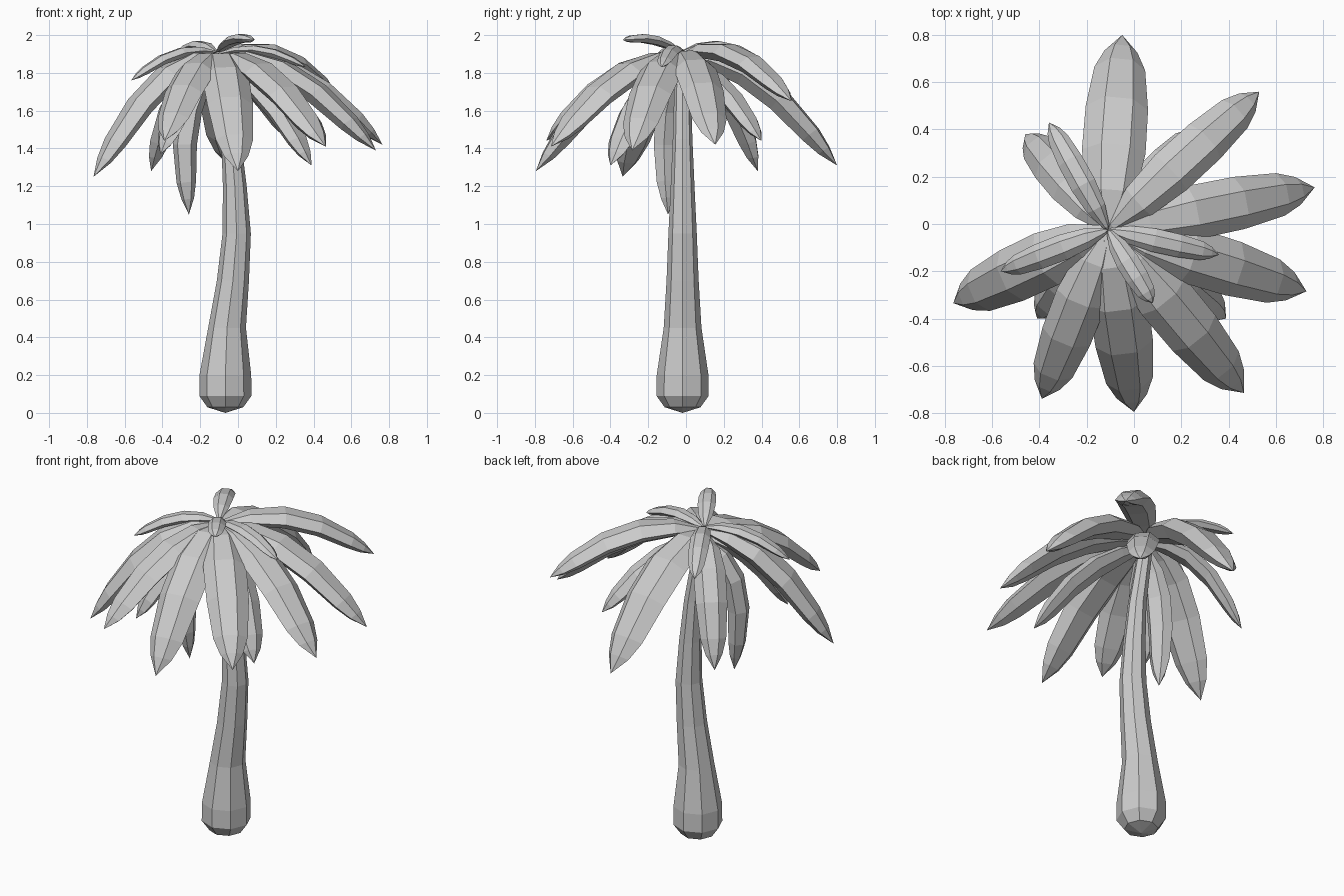
import bpy, bmesh, math
from mathutils import Vector

cube = bpy.data.objects.get("Cube")
if cube:
    bpy.data.objects.remove(cube)

grey = bpy.data.materials.new("light_grey")
grey.use_nodes = True
grey.diffuse_color = (0.6, 0.6, 0.6, 1)
grey.node_tree.nodes["Principled BSDF"].inputs["Base Color"].default_value = (0.6, 0.6, 0.6, 1)


def skin(name, rings, start, end):
    """Join rings of points with quads and close both ends to a point."""
    bm = bmesh.new()
    loops = [[bm.verts.new(p) for p in ring] for ring in rings]
    n = len(loops[0])
    for a, b in zip(loops, loops[1:]):
        for i in range(n):
            j = (i + 1) % n
            bm.faces.new((a[i], a[j], b[j], b[i]))
    for loop, point in ((loops[0], start), (loops[-1], end)):
        tip = bm.verts.new(point)
        for i in range(n):
            bm.faces.new((loop[i], loop[(i + 1) % n], tip))
    bmesh.ops.recalc_face_normals(bm, faces=bm.faces)
    mesh = bpy.data.meshes.new(name)
    bm.to_mesh(mesh)
    bm.free()
    mesh.materials.append(grey)
    obj = bpy.data.objects.new(name, mesh)
    bpy.context.collection.objects.link(obj)
    return obj


# Trunk: swollen foot, gentle S bend, thin top (height, centre x, radius)
trunk = [(0.03, -0.067, 0.095), (0.09, -0.067, 0.138), (0.2, -0.067, 0.137),
         (0.45, -0.058, 0.1), (0.7, -0.027, 0.085), (0.95, -0.007, 0.075),
         (1.2, -0.017, 0.063), (1.45, -0.037, 0.052), (1.85, -0.1, 0.04)]
sides = 8
rings = []
for z, x, r in trunk:
    angles = [2 * math.pi * i / sides for i in range(sides)]
    rings.append([(x + r * math.cos(a), -0.018 + r * math.sin(a), z) for a in angles])
skin("trunk", rings, (-0.067, -0.018, 0), (-0.105, -0.018, 1.88))

# Frond cross-section and outline, as fractions of the half width
section = [(-1, -0.22), (-0.5, 0.25), (0.4, 0.28), (1, -0.22), (0.52, -0.65), (-0.52, -0.65)]
outline = [(0.03, 0.28), (0.2, 0.78), (0.42, 1), (0.65, 0.98), (0.85, 0.8), (0.93, 0.52)]


def frond(name, tip, half, lift=0.03, reach=0.5, base=1.89, depth=1.0):
    """Arching leaf from the crown to its tip."""
    p0, p2 = Vector((-0.11, -0.025, base)), Vector(tip)
    p1 = p0.lerp(p2, reach)
    p1.z = base + lift
    flat = Vector((p2.x - p0.x, p2.y - p0.y, 0)).normalized()
    side = Vector((-flat.y, flat.x, 0))
    rings = []
    for t, w in outline:
        centre = p0 * (1 - t) ** 2 + p1 * 2 * t * (1 - t) + p2 * t * t
        tangent = ((p1 - p0) * (1 - t) + (p2 - p1) * t).normalized()
        across = side * w * half
        up = tangent.cross(side) * w * half * depth
        rings.append([centre + across * u + up * v for u, v in section])
    skin(name, rings, p0, p2)


# Large outer fronds
frond("back_frond", (-0.05, 0.8, 1.31), 0.135, 0.06)
frond("back_left_frond", (0.53, 0.56, 1.65), 0.1, 0.16)
frond("left_frond", (0.765, 0.155, 1.42), 0.115, 0.07)
frond("front_left_upper_frond", (0.73, -0.285, 1.39), 0.12, 0.06)
frond("front_left_frond", (0.465, -0.715, 1.41), 0.12, 0.03)
frond("front_frond", (0, -0.795, 1.28), 0.125, 0.04)
frond("front_right_frond", (-0.39, -0.74, 1.44), 0.11, 0.03)
frond("right_frond", (-0.765, -0.335, 1.25), 0.12, 0.05)

# Hanging lower fronds
frond("back_right_hanging_frond", (-0.46, 0.38, 1.28), 0.09, 0, 0.65, 1.87)
frond("back_left_hanging_frond", (0.29, 0.4, 1.44), 0.09, -0.02, 0.55, 1.85)
frond("front_left_hanging_frond", (0.39, -0.4, 1.31), 0.1, -0.05, 0.6, 1.85)
frond("front_right_hanging_frond", (-0.41, -0.4, 1.37), 0.09, -0.05, 0.6, 1.85)
frond("right_hanging_frond", (-0.26, -0.095, 1.05), 0.075, -0.2, 1.9, 1.85, 1.6)

# Small young fronds on the crown
frond("right_young_frond", (-0.565, -0.2, 1.76), 0.055, 0.07, 0.5, 1.91)
frond("left_young_frond", (0.36, -0.13, 1.83), 0.05, 0.09, 0.5, 1.9)
frond("front_young_frond", (0.08, -0.335, 1.975), 0.05, 0.12, 0.5, 1.91)
frond("back_right_young_frond", (-0.36, 0.43, 1.83), 0.055, 0.12, 0.5, 1.91)
